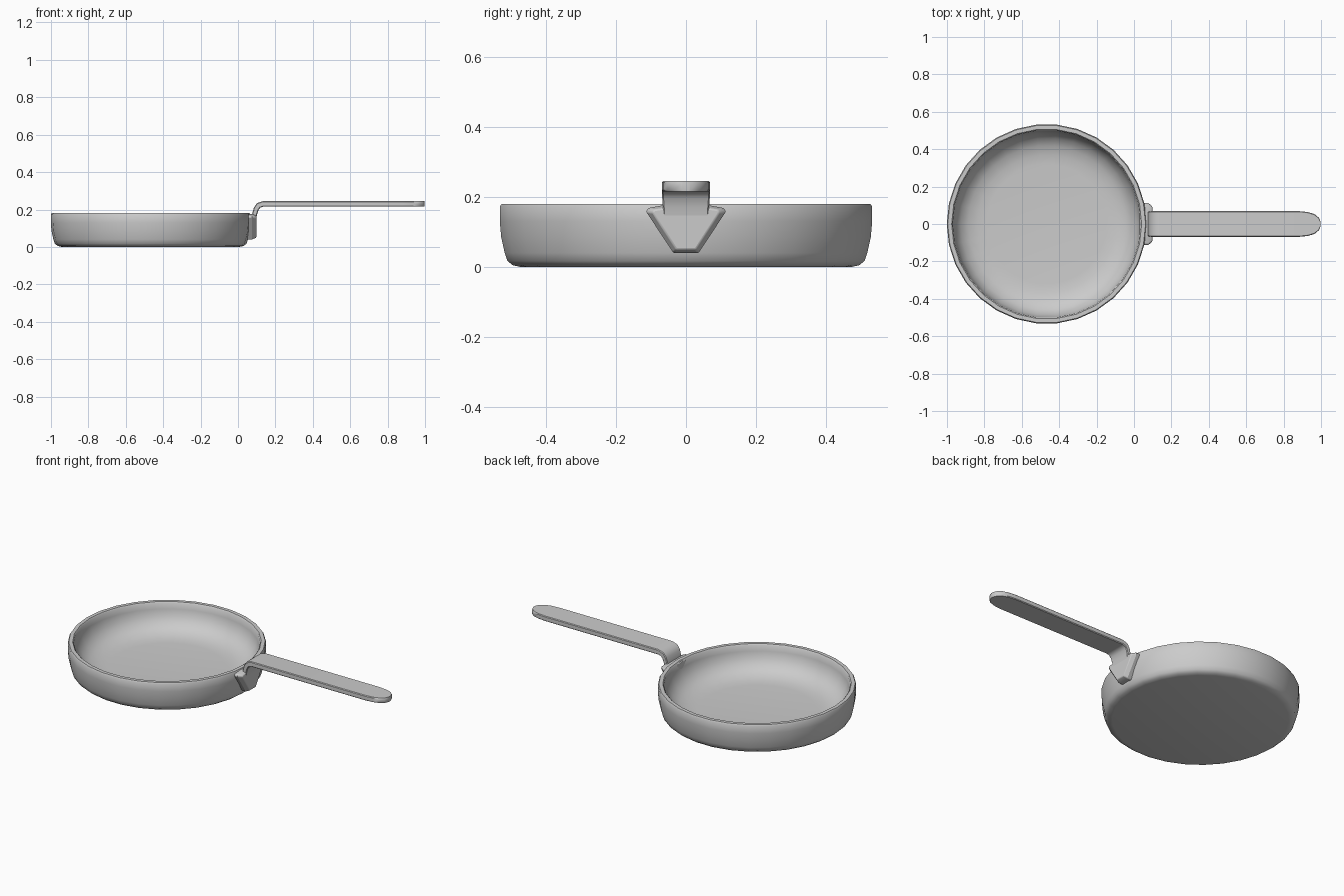
import bpy, bmesh, math
from mathutils import Vector

if "Cube" in bpy.data.objects:
    bpy.data.objects.remove(bpy.data.objects["Cube"])


def finish(bm, name, angle, bevel=0.0, segments=2):
    bmesh.ops.recalc_face_normals(bm, faces=bm.faces)
    mesh = bpy.data.meshes.new(name)
    bm.to_mesh(mesh)
    bm.free()
    obj = bpy.data.objects.new(name, mesh)
    bpy.context.collection.objects.link(obj)
    if bevel:
        mod = obj.modifiers.new("soft_edges", 'BEVEL')
        mod.width = bevel
        mod.segments = segments
        mod.limit_method = 'ANGLE'
        mod.angle_limit = math.radians(40)
    bpy.ops.object.select_all(action='DESELECT')
    obj.select_set(True)
    bpy.context.view_layer.objects.active = obj
    bpy.ops.object.shade_smooth_by_angle(angle=math.radians(angle))
    return obj


def loft(bm, rings, caps=True):
    rows = [[bm.verts.new(p) for p in ring] for ring in rings]
    n = len(rows[0])
    for a, b in zip(rows, rows[1:]):
        for i in range(n):
            j = (i + 1) % n
            bm.faces.new((a[i], a[j], b[j], b[i]))
    if caps:
        bm.faces.new(rows[0])
        bm.faces.new(rows[-1])


# Pan body: lathed wall, rim and rounded interior, 30 sides
SIDES, CX = 30, -0.467
profile = [(0.475, 0.0), (0.497, 0.005), (0.512, 0.017), (0.52, 0.04),
           (0.53, 0.085), (0.534, 0.13), (0.534, 0.172), (0.529, 0.18),
           (0.508, 0.18), (0.502, 0.173), (0.499, 0.14), (0.487, 0.10),
           (0.46, 0.062), (0.42, 0.038), (0.37, 0.025), (0.32, 0.021)]
bm = bmesh.new()
loft(bm, [[(CX + r * math.cos(2 * math.pi * i / SIDES),
            r * math.sin(2 * math.pi * i / SIDES), z) for i in range(SIDES)]
          for r, z in profile])
finish(bm, "pan_body", 40)

# Bracket: wedge-shaped plate against the wall, narrower on its outer face
back = [(0.036, 0.04), (0.114, 0.158), (0.108, 0.168), (0.07, 0.175)]
front = [(0.028, 0.05), (0.095, 0.155), (0.09, 0.163), (0.065, 0.167)]


def plate(x, half):
    pts = half + [(-y, z) for y, z in reversed(half)]
    return [(x, y, z) for y, z in pts]


bm = bmesh.new()
loft(bm, [plate(0.03, back), plate(0.076, back), plate(0.098, front)])
finish(bm, "handle_bracket", 30, 0.004)

# Handle: bent flat strip, (x, z, half width, half thickness) along its centre
path = [(0.084, 0.13, 0.065, 0.012), (0.088, 0.172, 0.066, 0.013),
        (0.097, 0.203, 0.068, 0.014), (0.110, 0.222, 0.069, 0.015),
        (0.135, 0.230, 0.069, 0.015), (0.88, 0.230, 0.069, 0.015),
        (0.93, 0.230, 0.064, 0.015), (0.965, 0.230, 0.053, 0.015),
        (0.988, 0.230, 0.034, 0.015), (0.998, 0.230, 0.012, 0.015)]
rings = []
for i, (x, z, w, t) in enumerate(path):
    a, b = path[max(i - 1, 0)], path[min(i + 1, len(path) - 1)]
    d = Vector((b[0] - a[0], b[1] - a[1])).normalized()
    if i >= 4:
        d = Vector((1, 0))
    nx, nz = -d.y * t, d.x * t
    c = 0.004
    k = 1 - c / t
    rings.append([(x + nx * s, y, z + nz * s) for y, s in
                  ((w - c, 1), (w, k), (w, -k), (w - c, -1),
                   (c - w, -1), (-w, -k), (-w, k), (c - w, 1))])
bm = bmesh.new()
loft(bm, rings)
finish(bm, "handle", 40)
